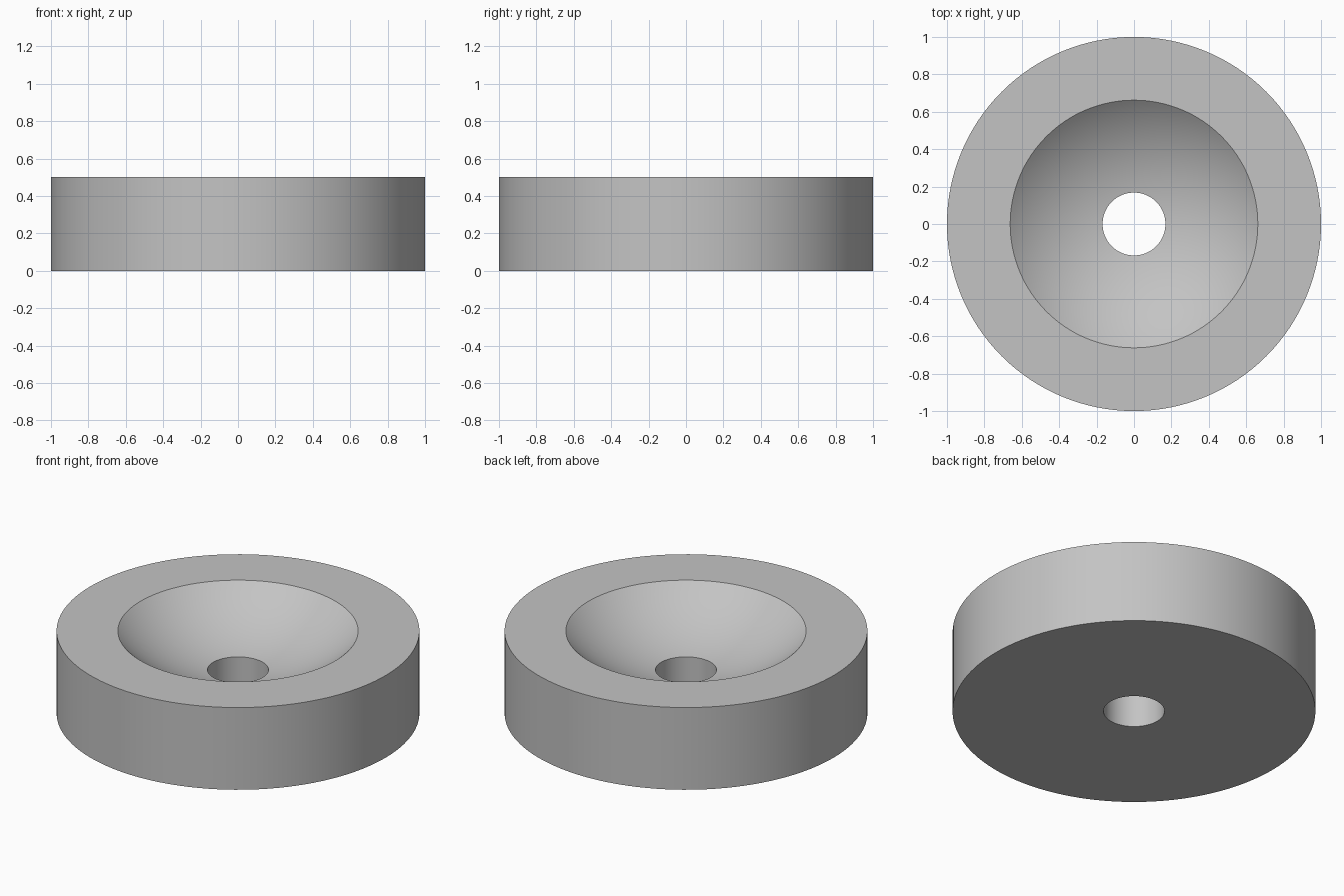
import bpy, bmesh, math
from mathutils import Vector, Matrix

cube = bpy.data.objects.get("Cube")
if cube:
    bpy.data.objects.remove(cube, do_unlink=True)

SEGMENTS = 128
OUTER_R, HEIGHT = 1.0, 0.5
BOWL_R, HOLE_R = 0.662, 0.168
SPHERE_R = 1.0
ARC_STEPS = 24

# One flat grey
grey = bpy.data.materials.new("plain grey")
grey.use_nodes = True
colour = (0.55, 0.55, 0.55, 1)
grey.diffuse_color = colour
grey.node_tree.nodes["Principled BSDF"].inputs["Base Color"].default_value = colour

# Cross-section: bottom, outer wall, flat rim, spherical dish, bore
sphere_z = HEIGHT + math.sqrt(SPHERE_R**2 - BOWL_R**2)
start, end = math.asin(BOWL_R / SPHERE_R), math.asin(HOLE_R / SPHERE_R)
profile = [(HOLE_R, 0), (OUTER_R, 0), (OUTER_R, HEIGHT)]
for i in range(ARC_STEPS + 1):
    a = start + (end - start) * i / ARC_STEPS
    profile.append((SPHERE_R * math.sin(a), sphere_z - SPHERE_R * math.cos(a)))

# Lathe the closed cross-section around z
bm = bmesh.new()
verts = [bm.verts.new((r, 0, z)) for r, z in profile]
edges = [bm.edges.new((v, verts[(i + 1) % len(verts)])) for i, v in enumerate(verts)]
bmesh.ops.spin(bm, geom=verts + edges, cent=(0, 0, 0), axis=(0, 0, 1),
               angle=math.tau, steps=SEGMENTS, use_duplicate=False)
bmesh.ops.remove_doubles(bm, verts=bm.verts, dist=0.0001)
bmesh.ops.recalc_face_normals(bm, faces=bm.faces)

mesh = bpy.data.meshes.new("dished_ring")
bm.to_mesh(mesh)
bm.free()
mesh.materials.append(grey)
ring = bpy.data.objects.new("dished_ring", mesh)
bpy.context.collection.objects.link(ring)

# Smooth curved walls, crisp rims
bpy.ops.object.select_all(action="DESELECT")
ring.select_set(True)
bpy.context.view_layer.objects.active = ring
bpy.ops.object.shade_smooth_by_angle(angle=math.radians(30))
